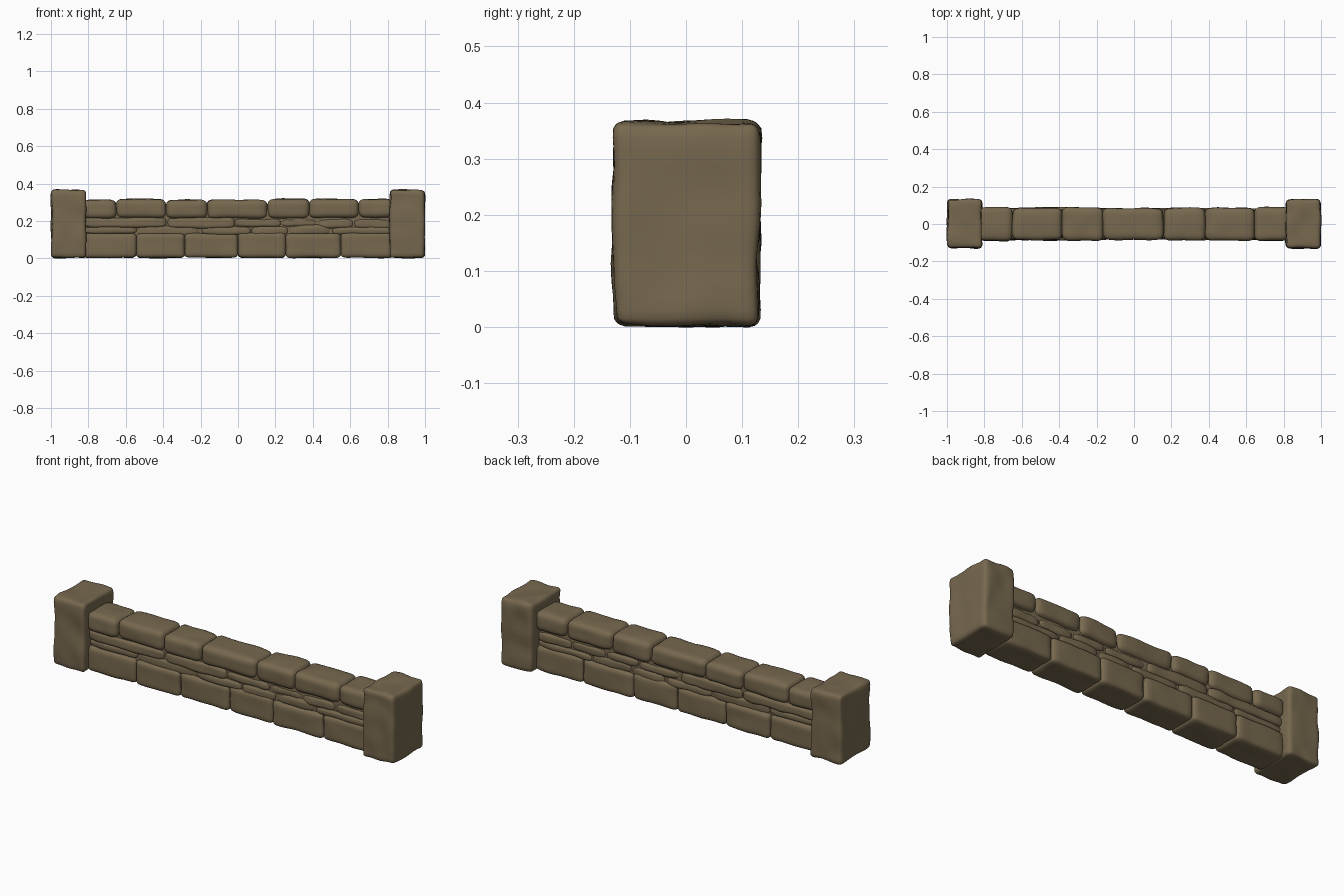
import bpy, bmesh, math, random
from mathutils import Vector, noise

if "Cube" in bpy.data.objects:
    bpy.data.objects.remove(bpy.data.objects["Cube"])

random.seed(4)
stone_mat = bpy.data.materials.new("brown stone")
stone_mat.diffuse_color = (0.185, 0.14, 0.078, 1)
stone_mat.use_nodes = True
stone_mat.node_tree.nodes["Principled BSDF"].inputs["Base Color"].default_value = stone_mat.diffuse_color


def stone(name, x0, x1, z0, z1, depth, r=(0.03, 0.025, 0.022), amp=0.005, yc=0.0, cuts=11):
    """Rounded, slightly uneven block spanning the given box."""
    bm = bmesh.new()
    bmesh.ops.create_cube(bm, size=2)
    bmesh.ops.subdivide_edges(bm, edges=bm.edges[:], cuts=cuts, use_grid_fill=True)
    half = Vector(((x1 - x0) / 2, depth, (z1 - z0) / 2))
    centre = Vector(((x0 + x1) / 2, yc, (z0 + z1) / 2))
    rad = Vector([min(r[i], half[i] * 0.8) for i in range(3)])
    seed = Vector([random.uniform(0, 50) for _ in range(3)])
    for v in bm.verts:
        # crowd the grid towards the edges, then round the corners
        p = Vector([math.sin(c * math.pi / 2) * h for c, h in zip(v.co, half)])
        inner = Vector([max(-(h - k), min(h - k, c)) for c, h, k in zip(p, half, rad)])
        d = Vector([(a - b) / k for a, b, k in zip(p, inner, rad)])
        d.normalize()
        p = inner + Vector([a * k for a, k in zip(d, rad)])
        # worn hollows, mostly cut inward
        n = noise.noise(p * 11 + seed) - 0.25
        p += d * amp * n
        v.co = centre + p
    for f in bm.faces:
        f.smooth = True
    me = bpy.data.meshes.new(name)
    bm.to_mesh(me)
    bm.free()
    me.materials.append(stone_mat)
    ob = bpy.data.objects.new(name, me)
    bpy.context.collection.objects.link(ob)
    return ob


def course(name, xs, z0, z1, depth, jitter=0.004, **kw):
    """Row of stones between successive x positions."""
    for i, (a, b) in enumerate(zip(xs, xs[1:])):
        stone(f"{name}_{i + 1}", a - 0.002, b + 0.002,
              z0 + (random.uniform(-jitter, jitter) if z0 > 0.01 else 0),
              z1 + random.uniform(-jitter, jitter),
              depth + random.uniform(-0.004, 0.004), **kw)


# end pillars
stone("left_pillar", -1.0, -0.81, 0, 0.368, 0.132, r=(0.024, 0.024, 0.022), amp=0.01, yc=0.002, cuts=15)
stone("right_pillar", 0.81, 1.0, 0, 0.368, 0.132, r=(0.024, 0.024, 0.022), amp=0.01, cuts=15)

# hidden filling between the faces
stone("wall_core", -0.83, 0.83, 0.02, 0.27, 0.066, amp=0.002)

# bottom course of large stones
course("base_stone", [-0.83, -0.545, -0.285, 0.0, 0.255, 0.55, 0.83], 0.002, 0.138, 0.087)

# two thin courses of flat slabs
slab = dict(r=(0.06, 0.02, 0.02), amp=0.008)
course("lower_slab", [-0.83, -0.54, -0.2, 0.07, 0.27, 0.5, 0.83], 0.122, 0.172, 0.08, 0.008, **slab)
course("upper_slab", [-0.83, -0.38, -0.02, 0.23, 0.42, 0.62, 0.83], 0.16, 0.216, 0.08, 0.006, **slab)

# rounded capping stones
course("cap_stone", [-0.83, -0.65, -0.385, -0.165, 0.158, 0.38, 0.645, 0.83], 0.213, 0.316, 0.088,
       r=(0.035, 0.032, 0.03), amp=0.006)
